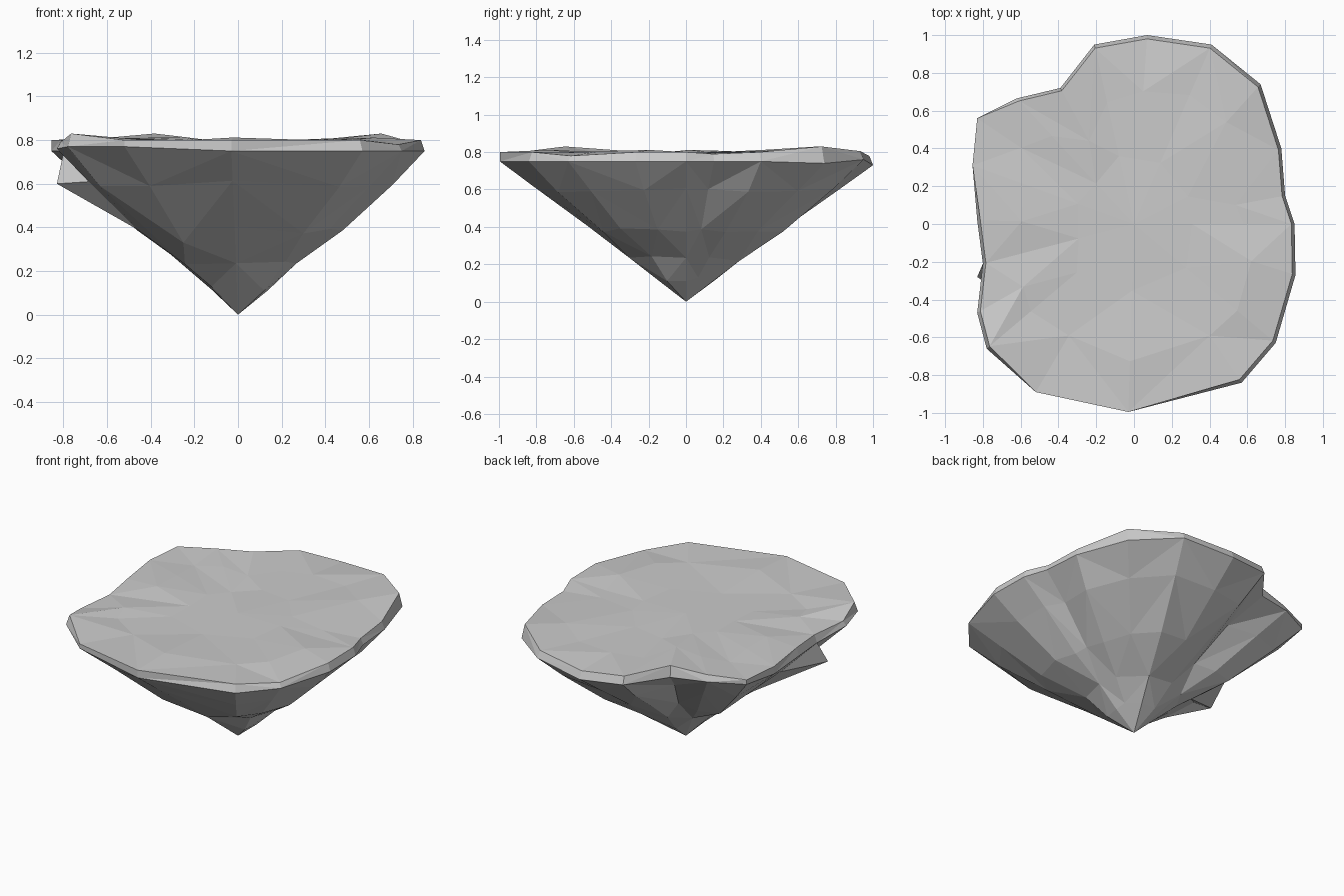
import bpy, bmesh, random

if "Cube" in bpy.data.objects:
    bpy.data.objects.remove(bpy.data.objects["Cube"])

random.seed(4)

# Island outline seen from above: x, y, bottom lip height, top lip height
RIM = [(.85, 0, .75, .80), (.80, .15, .75, .79), (.78, .40, .75, .80),
       (.67, .74, .74, .83), (.41, .95, .76, .805), (.07, 1.0, .73, .78),
       (-.21, .95, .75, .80), (-.39, .72, .76, .83), (-.62, .665, .77, .81),
       (-.83, .56, .77, .80), (-.855, .31, .75, .80), (-.83, .02, .75, .80),
       (-.80, -.21, .74, .79), (-.83, -.47, .76, .79), (-.78, -.66, .77, .83),
       (-.52, -.89, .77, .80), (-.03, -.995, .75, .80), (.57, -.84, .75, .80),
       (.75, -.63, .75, .78), (.855, -.27, .75, .80)]
# Columns that sink inwards on the underside
DENT = {7: .90, 8: .97, 15: .95, 1: .97, 12: 1.02}

bm = bmesh.new()


def ring(scale, z, step=1, jitter=.0, zjit=.0, fixed=None):
    """Scaled copy of the outline, taking every step-th point."""
    out = []
    for i in range(0, len(RIM), step):
        s = scale * DENT.get(i, 1) * (1 + random.uniform(-jitter, jitter))
        co = (RIM[i][0] * s, RIM[i][1] * s, z + random.uniform(-zjit, zjit))
        out.append(bm.verts.new((fixed or {}).get(i, co)))
    return out


def bridge(a, b):
    """Join two rings; b has as many points as a, or half as many."""
    n, m = len(a), len(b)
    for i in range(m):
        j = (i + 1) % m
        if n == m:
            tris = [(a[i], a[j], b[j]), (a[i], b[j], b[i])]
            if i % 2:
                tris = [(a[i], a[j], b[i]), (a[j], b[j], b[i])]
        else:
            p, q, r = a[2 * i], a[2 * i + 1], a[(2 * i + 2) % n]
            tris = [(p, q, b[i]), (q, r, b[j]), (q, b[j], b[i])]
        for t in tris:
            bm.faces.new(t)


def cap(loop, co):
    tip = bm.verts.new(co)
    for i, v in enumerate(loop):
        bm.faces.new((v, loop[(i + 1) % len(loop)], tip))


# Lip around the edge
lip_low = [bm.verts.new((x, y, z)) for x, y, z, _ in RIM]
lip_top = []
for i, (x, y, _, z) in enumerate(RIM):
    s = 1.0 if i in (16, 15, 9, 10) else .98
    lip_top.append(bm.verts.new((x * s, y * s, z)))
bridge(lip_low, lip_top)

# Gently uneven ground
ground = [ring(.70, .803, 1, .05, .012), ring(.36, .80, 2, .08, .008)]
bridge(lip_top, ground[0])
bridge(ground[0], ground[1])
cap(ground[1], (0, 0, .80))

# Rocky underside tapering to a point
under = [ring(.82, .60, 1, .02, .015, {12: (-.83, -.28, .60)}),
         ring(.54, .39, 1, .04, .02, {12: (-.63, -.20, .53),
                                      15: (-.25, -.42, .33)}),
         ring(.30, .23, 2, .06, .015, {12: (-.36, -.10, .32)}),
         ring(.15, .12, 2, .08, .01)]
bridge(lip_low, under[0])
for a, b in zip(under, under[1:]):
    bridge(a, b)
cap(under[-1], (0, 0, 0))

bmesh.ops.recalc_face_normals(bm, faces=bm.faces)
mesh = bpy.data.meshes.new("floating_rock_island")
bm.to_mesh(mesh)
bm.free()
island = bpy.data.objects.new("floating_rock_island", mesh)
bpy.context.collection.objects.link(island)
